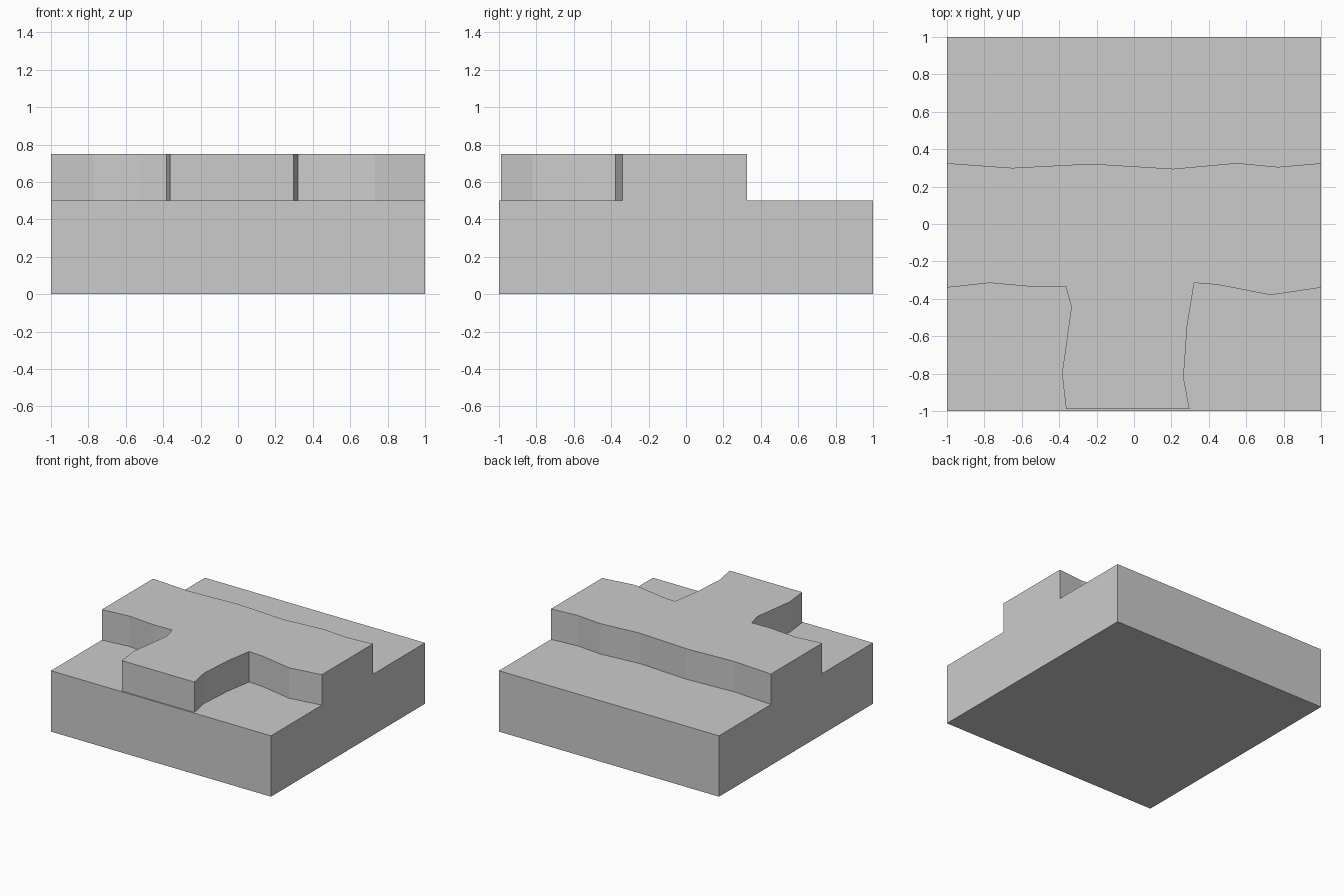
import bpy
import bmesh

if "Cube" in bpy.data.objects:
    bpy.data.objects.remove(bpy.data.objects["Cube"])

BASE, TOP = 0.5, 0.75

# Uneven plateau edges seen from above, both running left to right
back_edge = [(-1, .325), (-.65, .30), (-.23, .322), (.21, .295), (.55, .326), (.77, .305), (1, .325)]
front_edge = [(-1, -.34), (-.77, -.315), (-.53, -.337), (-.365, -.333), (-.335, -.445),
              (-.385, -.80), (-.363, -.99), (.297, -.99), (.265, -.82), (.285, -.54),
              (.322, -.315), (.45, -.325), (.73, -.38), (1, -.34)]

bm = bmesh.new()


def at(points, z):
    return [(x, y, z) for x, y in points]


def face(coords):
    bm.faces.new([bm.verts.new(c) for c in coords])


def cliff(edge):
    for (x0, y0), (x1, y1) in zip(edge, edge[1:]):
        face([(x0, y0, BASE), (x1, y1, BASE), (x1, y1, TOP), (x0, y0, TOP)])


# Plateau top and its cliffs
face(at(front_edge + back_edge[::-1], TOP))
cliff(front_edge)
cliff(back_edge)

# Lower ledges behind and in front of the plateau
face(at(back_edge + [(1, 1), (-1, 1)], BASE))
face(at(front_edge + [(1, -1), (-1, -1)], BASE))

# Stepped left and right sides
yb, yf = back_edge[0][1], front_edge[0][1]
for x in (-1, 1):
    face([(x, -1, 0), (x, 1, 0), (x, 1, BASE), (x, yb, BASE), (x, yb, TOP),
          (x, yf, TOP), (x, yf, BASE), (x, -1, BASE)])

# Front, back and underside of the block
for y in (-1, 1):
    face([(-1, y, 0), (1, y, 0), (1, y, BASE), (-1, y, BASE)])
face([(-1, -1, 0), (-1, 1, 0), (1, 1, 0), (1, -1, 0)])

# Weld into one closed solid
bmesh.ops.remove_doubles(bm, verts=bm.verts[:], dist=0.0001)
bmesh.ops.recalc_face_normals(bm, faces=bm.faces[:])
bmesh.ops.triangulate(bm, faces=[f for f in bm.faces if len(f.verts) > 4])

mesh = bpy.data.meshes.new("terrain_tile")
bm.to_mesh(mesh)
bm.free()
bpy.context.collection.objects.link(bpy.data.objects.new("terrain_tile", mesh))
